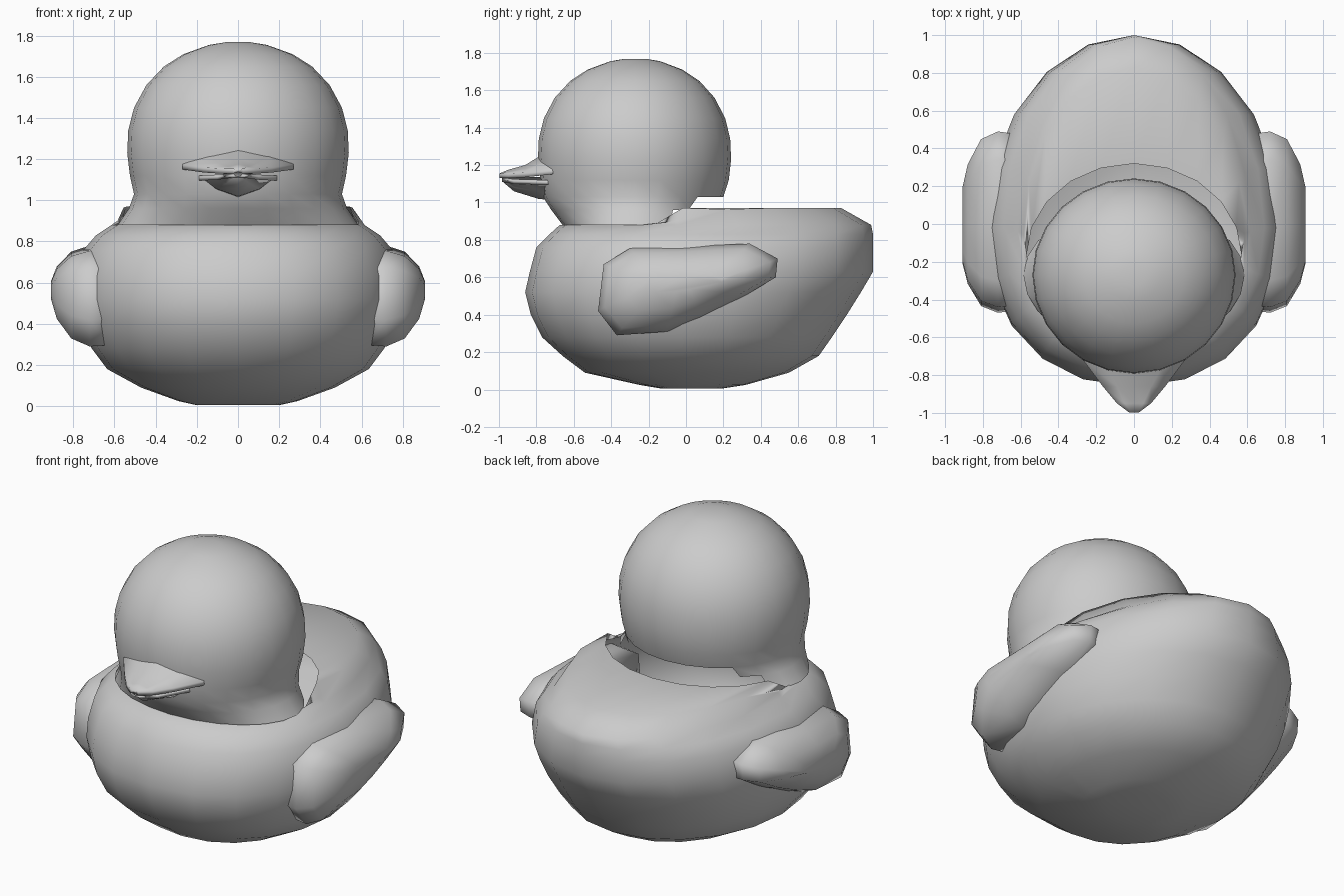
import bpy, bmesh, math

if "Cube" in bpy.data.objects:
    bpy.data.objects.remove(bpy.data.objects["Cube"])

grey = bpy.data.materials.new("plain_grey")
grey.diffuse_color = (0.6, 0.6, 0.6, 1)
grey.use_nodes = True
grey.node_tree.nodes["Principled BSDF"].inputs["Base Color"].default_value = grey.diffuse_color


def ring(n, w, yf, yb, yc, zf, power=2.0):
    """Horizontal egg-shaped ring; zf is a height or a function of y."""
    pts = []
    for i in range(n):
        t = 2 * math.pi * i / n
        s, c = math.sin(t), -math.cos(t)
        p = power if c < 0 else 2.0
        x = w * math.copysign(abs(s) ** (2 / p), s)
        y = yc + (yb - yc if c > 0 else yc - yf) * math.copysign(abs(c) ** (2 / p), c)
        pts.append((x, y, zf(y) if callable(zf) else zf))
    return pts


def loft(name, rings, cap_start=False, cap_end=False, drop=None):
    """Skin a list of equal closed rings into one smooth object."""
    bm = bmesh.new()
    vs = [[bm.verts.new(p) for p in r] for r in rings]
    n = len(vs[0])
    for a, b in zip(vs, vs[1:]):
        for i in range(n):
            j = (i + 1) % n
            bm.faces.new((a[i], a[j], b[j], b[i]))
    for flag, r in ((cap_start, vs[0]), (cap_end, vs[-1])):
        if flag:
            bm.faces.new(r)
    if drop:
        dead = [f for f in bm.faces if drop(f.calc_center_median())]
        bmesh.ops.delete(bm, geom=dead, context='FACES')
    bmesh.ops.remove_doubles(bm, verts=bm.verts, dist=0.001)
    bmesh.ops.recalc_face_normals(bm, faces=bm.faces)
    for f in bm.faces:
        f.smooth = True
    me = bpy.data.meshes.new(name)
    bm.to_mesh(me)
    bm.free()
    me.materials.append(grey)
    ob = bpy.data.objects.new(name, me)
    bpy.context.collection.objects.link(ob)
    return ob


def ramp(y0, y1, z0, z1):
    return lambda y: z0 + (z1 - z0) * min(1, max(0, (y - y0) / (y1 - y0)))


# Body: open shell with a neck hole, low at the front and higher at the back
N = 20
rows = [(0.005, 0.20, -0.13, 0.19), (0.025, 0.29, -0.25, 0.32), (0.09, 0.47, -0.54, 0.55),
        (0.18, 0.635, -0.66, 0.71), (0.28, 0.71, -0.77, 0.78), (0.40, 0.765, -0.83, 0.86),
        (0.52, 0.785, -0.86, 0.935), (0.63, 0.785, -0.835, 1.0), (0.76, 0.75, -0.80, 1.0),
        (0.83, 0.69, -0.73, 1.0)]
body = [ring(N, w, yf, yb, -0.02, z, 2.2) for z, w, yf, yb in rows]
body.append(ring(N, 0.615, -0.675, 0.99, -0.04, 0.88))
body.append(ring(N, 0.585, -0.66, 0.83, -0.05, ramp(-0.14, 0.25, 0.88, 0.97)))
body.append(ring(N, 0.57, -0.65, 0.32, -0.17, ramp(-0.14, -0.05, 0.88, 0.97)))
loft("body", body, cap_start=True)

# Head with a flared neck skirt that is cut away at the back
head_rows = [(1.768, 0.06), (1.755, 0.14), (1.71, 0.265), (1.65, 0.36), (1.56, 0.445),
             (1.45, 0.505), (1.34, 0.533), (1.23, 0.538), (1.12, 0.525)]
head = [ring(24, w, -0.27 - w * 0.97, -0.27 + w * 0.95, -0.27, z) for z, w in head_rows]
head.append(ring(24, 0.505, -0.765, 0.20, -0.27, 1.03))
head.append(ring(24, 0.53, -0.72, 0.13, -0.27, 0.96))
head.append(ring(24, 0.585, -0.66, 0.10, -0.27, 0.88))
loft("head", head, cap_start=True,
     drop=lambda c: c.z < 1.02 and c.y > (c.z - 1.0) * 1.2)


def bill(name, sections):
    """Sections: tip-ward list of (y, half width, centre z, edge z, other centre z)."""
    rings = []
    for y, w, za, ze, zb in sections:
        back = 0.05 if y > -0.8 else 0.0
        rings.append([(0, y, za), (w * 0.55, y + back * 0.3, ze + (za - ze) * 0.6),
                      (w, y + back, ze + 0.01), (w, y + back, ze - 0.015), (0, y, zb),
                      (-w, y + back, ze - 0.015), (-w, y + back, ze + 0.01),
                      (-w * 0.55, y + back * 0.3, ze + (za - ze) * 0.6)])
    loft(name, rings, True, True)


# Upper and lower halves of the bill
bill("upper_bill", [(-0.70, 0.27, 1.28, 1.18, 1.16), (-0.77, 0.27, 1.255, 1.165, 1.155),
                    (-0.86, 0.165, 1.20, 1.15, 1.14), (-0.95, 0.09, 1.175, 1.145, 1.14),
                    (-0.998, 0.025, 1.155, 1.145, 1.137)])
bill("lower_bill", [(-0.70, 0.20, 1.01, 1.11, 1.135), (-0.79, 0.19, 1.02, 1.11, 1.135),
                    (-0.92, 0.10, 1.06, 1.115, 1.135), (-0.985, 0.025, 1.115, 1.125, 1.135)])

# Wings: rounded pads on both sides of the body
outline = [(-0.47, 0.42), (-0.44, 0.67), (-0.30, 0.755), (0.0, 0.765), (0.34, 0.78),
           (0.49, 0.70), (0.48, 0.60), (0.28, 0.48), (0.08, 0.38), (-0.10, 0.31),
           (-0.37, 0.29)]
layers = [(0.62, 0.97, 0.97), (0.72, 1.0, 1.0), (0.81, 0.92, 0.86),
          (0.88, 0.66, 0.52), (0.908, 0.42, 0.18)]
for side, s in (("left", -1), ("right", 1)):
    rings = [[(s * x, -0.02 + (y + 0.02) * ky, 0.57 + (z - 0.57) * kz) for y, z in outline]
             for x, ky, kz in layers]
    loft(side + "_wing", rings, True, True)
